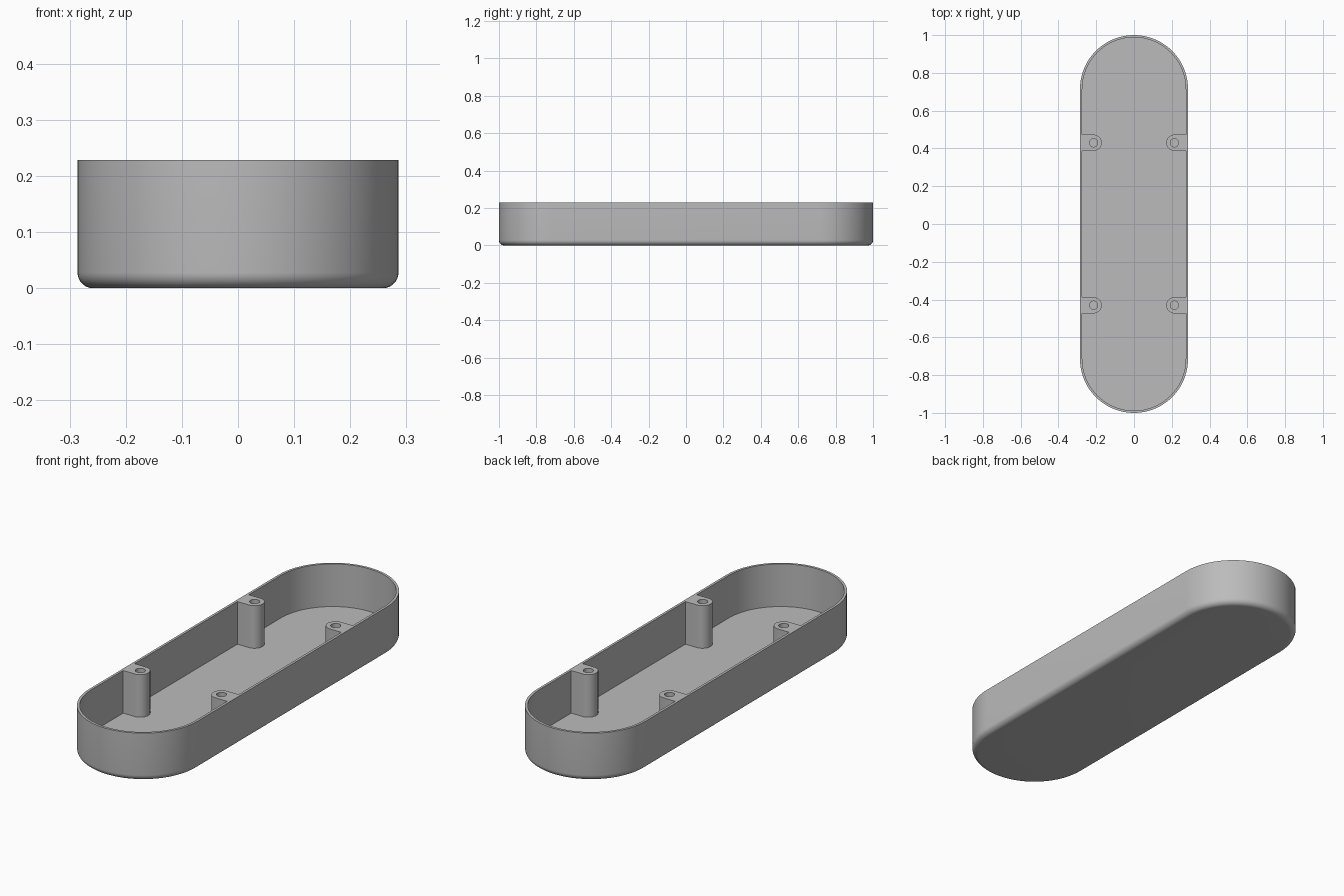
import bpy, bmesh
from math import sin, cos, pi

cube = bpy.data.objects.get("Cube")
if cube:
    bpy.data.objects.remove(cube, do_unlink=True)

HALF_W, HALF_L, HEIGHT = 0.286, 1.0, 0.229
WALL, FLOOR, FILLET = 0.012, 0.026, 0.028
BOSS_X, BOSS_Y, BOSS_R, HOLE_R = 0.214, 0.43, 0.043, 0.022

grey = bpy.data.materials.new("plain grey")
grey.use_nodes = True
grey.diffuse_color = (0.5, 0.5, 0.5, 1)
grey.node_tree.nodes["Principled BSDF"].inputs["Base Color"].default_value = (0.5, 0.5, 0.5, 1)


def finish(bm, name):
    bmesh.ops.recalc_face_normals(bm, faces=bm.faces)
    mesh = bpy.data.meshes.new(name)
    bm.to_mesh(mesh)
    bm.free()
    mesh.materials.append(grey)
    obj = bpy.data.objects.new(name, mesh)
    bpy.context.collection.objects.link(obj)
    bpy.ops.object.select_all(action="DESELECT")
    obj.select_set(True)
    bpy.context.view_layer.objects.active = obj
    bpy.ops.object.shade_smooth_by_angle(angle=pi / 6)


def arc(cx, cy, r, start, end, n):
    angles = [start + (end - start) * i / n for i in range(n + 1)]
    return [(cx + r * cos(a), cy + r * sin(a)) for a in angles]


def stadium(inset):
    r, c = HALF_W - inset, HALF_L - HALF_W
    return arc(0, c, r, 0, pi, 40) + arc(0, -c, r, pi, 2 * pi, 40)


def ring(bm, points, z):
    return [bm.verts.new((x, y, z)) for x, y in points]


def bridge(bm, a, b):
    for i in range(len(a)):
        j = (i + 1) % len(a)
        bm.faces.new((a[i], a[j], b[j], b[i]))


# Open tray: a section of inset and height swept round the stadium outline
section = [(FILLET * (1 - sin(a)), FILLET * (1 - cos(a)))
           for a in [pi / 2 * i / 8 for i in range(9)]]
section += [(0, HEIGHT), (WALL, HEIGHT), (WALL, FLOOR)]
bm = bmesh.new()
rings = [ring(bm, stadium(inset), z) for inset, z in section]
for lower, upper in zip(rings, rings[1:]):
    bridge(bm, lower, upper)
bm.faces.new(rings[0])
bm.faces.new(rings[-1])
finish(bm, "tray_shell")


# Screw posts: rounded towards the middle, joined flat to the side wall
def screw_post(name, sx, sy):
    wall_x = HALF_W - WALL
    outline = [(wall_x, BOSS_Y + BOSS_R)]
    outline += arc(BOSS_X, BOSS_Y, BOSS_R, pi / 2, 3 * pi / 2, 20)
    outline += [(wall_x, BOSS_Y - BOSS_R)]
    hole = arc(BOSS_X, BOSS_Y, HOLE_R, 0, 2 * pi, 28)[:-1]
    bm = bmesh.new()
    tops = []
    for points in (outline, hole):
        points = [(x * sx, y * sy) for x, y in points]
        top = ring(bm, points, HEIGHT)
        bridge(bm, ring(bm, points, FLOOR), top)
        tops.append(top)
    edges = [bm.edges.get((loop[i - 1], loop[i])) for loop in tops for i in range(len(loop))]
    bmesh.ops.triangle_fill(bm, edges=edges, use_beauty=True, normal=(0, 0, 1))
    finish(bm, name)


for side, sx in (("left", 1), ("right", -1)):
    for end, sy in (("front", -1), ("back", 1)):
        screw_post(f"{end}_{side}_screw_post", sx, sy)
